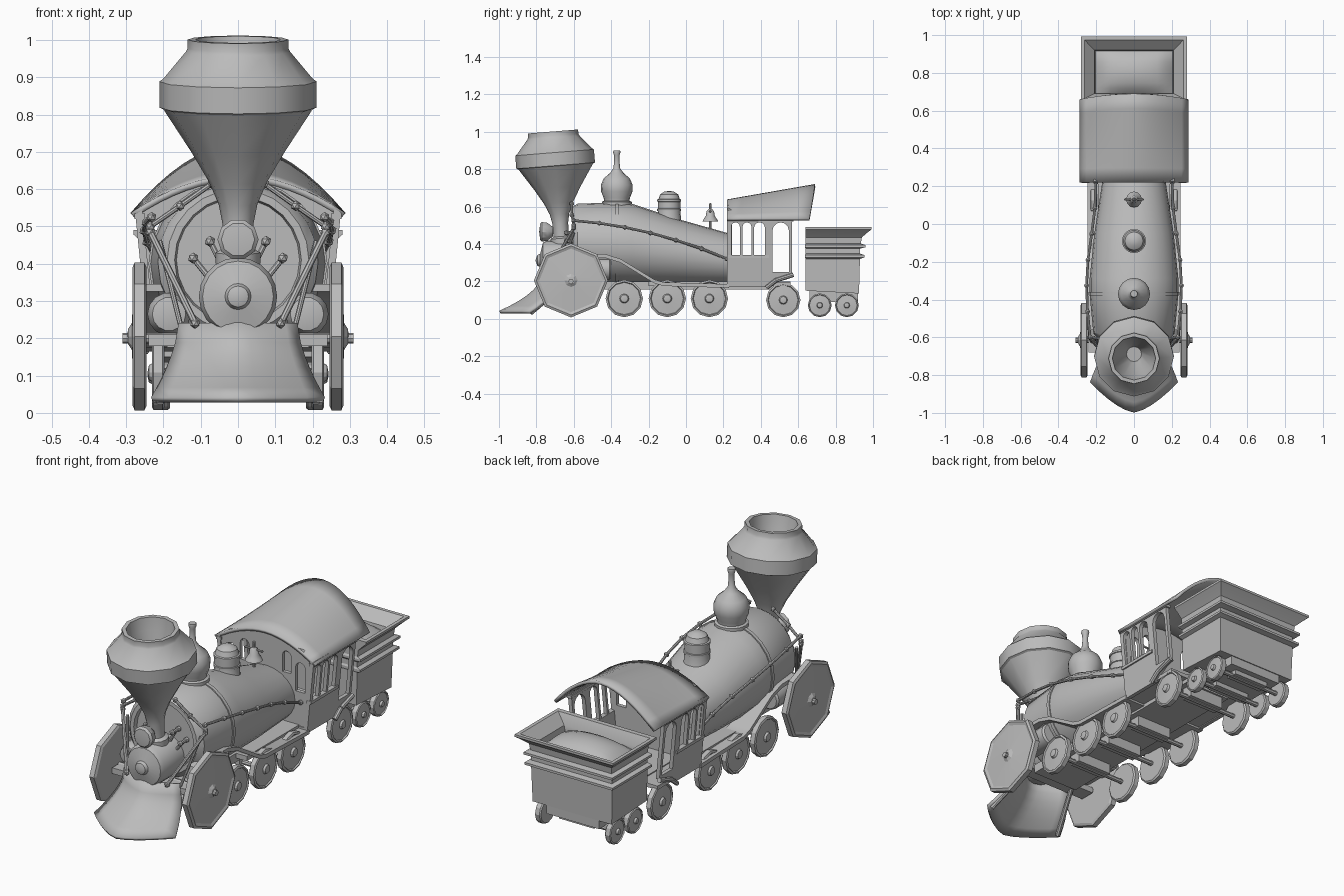
import bpy, bmesh, math
from math import sin, cos, pi, radians
from mathutils import Vector, Matrix

if "Cube" in bpy.data.objects:
    bpy.data.objects.remove(bpy.data.objects["Cube"])

grey = bpy.data.materials.new("plain grey")
grey.diffuse_color = (0.5, 0.5, 0.5, 1)
grey.use_nodes = True
grey.node_tree.nodes["Principled BSDF"].inputs["Base Color"].default_value = grey.diffuse_color


def finish(name, bm, angle=35):
    bmesh.ops.remove_doubles(bm, verts=bm.verts, dist=1e-5)
    bmesh.ops.recalc_face_normals(bm, faces=bm.faces)
    me = bpy.data.meshes.new(name)
    bm.to_mesh(me)
    bm.free()
    me.materials.append(grey)
    me.shade_smooth()
    me.set_sharp_from_angle(angle=radians(angle))
    ob = bpy.data.objects.new(name, me)
    bpy.context.collection.objects.link(ob)
    return ob


def loft(name, rings, angle=35, caps=True, closed=True):
    bm = bmesh.new()
    vs = [[bm.verts.new(p) for p in r] for r in rings]
    n = len(rings[0])
    for a, b in zip(vs, vs[1:]):
        for i in range(n if closed else n - 1):
            j = (i + 1) % n
            bm.faces.new((a[i], a[j], b[j], b[i]))
    if caps:
        bm.faces.new(vs[0])
        bm.faces.new(vs[-1])
    return finish(name, bm, angle)


def lathe(name, profile, loc, axis="z", seg=16, angle=35, tilt=0):
    """Turn (radius, height) points round an axis."""
    rot = {"z": Matrix.Rotation(tilt, 3, "X"), "-y": Matrix.Rotation(pi / 2, 3, "X"),
           "x": Matrix.Rotation(pi / 2, 3, "Y"), "-x": Matrix.Rotation(-pi / 2, 3, "Y")}[axis]
    rings = [[Vector(loc) + rot @ Vector((max(r, 1e-7) * cos(2 * pi * i / seg), max(r, 1e-7) * sin(2 * pi * i / seg), h))
              for i in range(seg)] for r, h in profile]
    return loft(name, rings, angle, caps=False)


def box(name, x0, x1, y0, y1, z0, z1):
    return loft(name, [[(x0, y0, z), (x1, y0, z), (x1, y1, z), (x0, y1, z)] for z in (z0, z1)])


def rod(name, pts, r, knobs=0, seg=8):
    bm = bmesh.new()
    pts = [Vector(p) for p in pts]
    for a, b in zip(pts, pts[1:]):
        d = b - a
        m = Matrix.Translation((a + b) / 2) @ d.to_track_quat("Z", "Y").to_matrix().to_4x4()
        bmesh.ops.create_cone(bm, cap_ends=True, segments=seg, radius1=r, radius2=r, depth=d.length, matrix=m)
    if knobs:
        for p in pts:
            bmesh.ops.create_icosphere(bm, subdivisions=1, radius=knobs, matrix=Matrix.Translation(p))
    return finish(name, bm)


def arch(u0, u1, v0, v1):
    """Window outline with a rounded head."""
    r, c = (u1 - u0) / 2, (u0 + u1) / 2
    return [(u0, v0), (u1, v0)] + [(c + r * cos(i * pi / 6), v1 - r + r * sin(i * pi / 6)) for i in range(7)]


def panel(name, outline, holes, place, thick):
    """Flat wall with openings; place maps (u, v, depth) into the model."""
    cu = bpy.data.curves.new(name, "CURVE")
    cu.dimensions, cu.fill_mode, cu.extrude = "2D", "BOTH", thick / 2
    for pts in [outline] + holes:
        sp = cu.splines.new("POLY")
        sp.points.add(len(pts) - 1)
        for p, (u, v) in zip(sp.points, pts):
            p.co = (u, v, 0, 1)
        sp.use_cyclic_u = True
    tmp = bpy.data.objects.new(name + " outline", cu)
    bpy.context.collection.objects.link(tmp)
    bpy.context.view_layer.update()
    me = bpy.data.meshes.new_from_object(tmp.evaluated_get(bpy.context.evaluated_depsgraph_get()))
    bpy.data.objects.remove(tmp)
    bm = bmesh.new()
    bm.from_mesh(me)
    for v in bm.verts:
        v.co = place(*v.co)
    return finish(name, bm)


# Boiler: elliptical sections (y, centre z, half width, half height)
def ovals(rows, n=24):
    return [[(rx * cos(2 * pi * i / n), y, zc + rz * sin(2 * pi * i / n)) for i in range(n)] for y, zc, rx, rz in rows]


loft("boiler", ovals([(-.585, .41, .165, .165), (-.605, .41, .17, .17), (-.605, .41, .19, .19), (-.58, .405, .215, .21),
                      (-.37, .4, .235, .222), (-.29, .395, .235, .22), (-.05, .355, .21, .18), (.24, .315, .165, .138)]))
loft("boiler_band", ovals([(-.378, .4, .23, .217), (-.378, .4, .24, .227), (-.36, .4, .24, .227), (-.36, .4, .23, .217)]),
     caps=False)
lathe("smokebox", [(0, 0), (.105, 0), (.105, .17), (.095, .19), (.035, .205), (.028, .22), (0, .23)],
      (0, -.575, .312), "-y", 20)
lathe("front_lamp", [(0, 0), (.025, 0), (.05, .03), (.055, .06), (.045, .07), (0, .075)], (0, -.71, .465), "-y", 10)

# Chimney, leaning slightly forward
lathe("chimney", [(0, -.02), (.06, -.02), (.06, .01), (.042, .02), (.042, .09), (.052, .14), (.078, .2), (.125, .28),
                  (.2, .395), (.211, .4), (.211, .47), (.2, .478), (.14, .55), (.135, .56), (.135, .583), (.115, .583),
                  (.105, .52), (.04, .3), (0, .3)], (0, -.665, .42), "z", 12, 32, .08)

# Domes and bell
lathe("front_dome", [(0, -.05), (.08, -.05), (.08, .02), (.068, .025), (.07, .04), (.084, .075), (.085, .11), (.07, .145),
                     (.035, .175), (.018, .2), (.014, .24), (.015, .27), (.02, .285), (.018, .295), (0, .295)],
      (0, -.37, .605))
lathe("rear_dome", [(0, -.04), (.08, -.04), (.064, .0), (.06, .05), (.064, .052), (.064, .062), (.06, .064), (.06, .1),
                    (.064, .102), (.064, .112), (.057, .115), (.048, .14), (.025, .155), (0, .158)], (0, -.09, .525))
lathe("bell", [(0, .01), (.035, .01), (.042, 0), (.036, .012), (.024, .03), (.02, .055), (.01, .066), (0, .068)],
      (0, .13, .52), seg=12)
rod("bell_stand", [(0, .13, .44), (0, .13, .61)], .006, .009)
rod("bell_yoke", [(-.045, .13, .575), (.045, .13, .575)], .005, .008)

# Cab roof: arched sheet rising to the rear
rows = []
for k in range(7):
    row = []
    for i in range(17):
        u = -1 + i / 8
        y = .22 + (.47 - .03 * u * u) * k / 6
        row.append((.283 * u, y, .53 + (.1 + .175 * (y - .22)) * (1 - abs(u) ** 1.9)))
    rows.append(row)
roof = loft("cab_roof", rows, caps=False, closed=False)
sol = roof.modifiers.new("thickness", "SOLIDIFY")
sol.thickness, sol.offset = .016, 0

# Cab front wall
flare = lambda z: .23 + .1 * (z - .18)
wall = [(-.23, .18), (.23, .18), (.262, .53)]
wall += [(.262 * cos(a), .53 + .1 * sin(a) ** 1.2) for a in (pi * i / 10 for i in range(1, 10))] + [(-.262, .53)]
holes = [arch(*sorted((s * a, s * b)), z0, z1) for s in (-1, 1) for a, b, z0, z1 in
         ((.095, .145, .45, .56), (.17, .225, .37, .52))]
panel("cab_front", wall, holes, lambda u, v, d: (u, .235 + d, v), .02)
box("cab_floor", -.23, .23, .22, .56, .175, .195)

# Cab sides, wheels, rods and other paired parts
lower = [(.22, .17), (.44, .17), (.475, .2), (.52, .225), (.567, .235), (.567, .545), (.22, .545)]
openings = [arch(.242, .288, .34, .515), arch(.302, .35, .34, .515), arch(.364, .422, .34, .515), arch(.462, .55, .25, .515)]
wheel = [(0, -.018), (.92, -.018), (1, -.012), (1, .012), (.9, .016), (.86, .01), (.25, .014), (.2, .024), (0, .028)]
for s in (-1, 1):
    side = "right" if s > 0 else "left"
    ax = "x" if s > 0 else "-x"
    panel(side + "_cab_side", lower, openings, lambda u, v, d: (s * flare(v) + d, u, v), .02)
    box(side + "_cab_sill", *sorted((s * .235, s * .262)), .218, .445, .325, .34)
    box(side + "_cab_top_rail", *sorted((s * .25, s * .278)), .218, .575, .52, .535)
    rod(side + "_cab_step", [(s * .25, .43, .165), (s * .25, .48, .205), (s * .25, .575, .235)], .012)

    lathe(side + "_large_wheel", [(0, -.02), (.185, -.02), (.198, -.014), (.198, .012), (.185, .018), (.17, .012),
                                  (.035, .02), (.02, .03), (0, .032)], (s * .265, -.615, .205), ax, 8, 15)
    for i, (y, r, x) in enumerate([(-.33, .1, .215), (-.1, .1, .215), (.125, .1, .215), (.52, .092, .215),
                                   (.715, .064, .2), (.86, .064, .2)]):
        lathe(f"{side}_wheel_{i + 1}", [(r * q, h) for q, h in wheel], (s * x, y, r + .008), ax, 12, 25)

    # Steam cylinder
    lathe(side + "_steam_cylinder", [(0, 0), (.05, 0), (.058, .01), (.058, .2), (.045, .23), (0, .24)],
          (s * .185, -.4, .265), "-y", 14)
    # Running board stepping down behind the large wheel
    loft(side + "_running_board", [[(s * x, y, z + h) for x, h in ((.13, 0), (.245, 0), (.245, -.02), (.13, -.02))]
                                   for y, z in ((-.56, .345), (-.43, .345), (-.35, .32), (-.17, .21), (-.12, .195), (.23, .185))])
    # Handrail with knobs
    pts = []
    for i in range(7):
        t = i / 6
        pts.append((s * (.232 + .03 * sin(pi * min(1, t * 1.3)) - .03 * t), -.6 + .82 * t, .525 - .06 * t - .145 * t * t))
    rod(side + "_handrail", pts, .007, .014)
    # Front braces and boiler face studs
    rod(side + "_front_brace", [(s * .235, -.6, .485), (s * .115, -.74, .24)], .009, .014)
    rod(side + "_inner_brace", [(s * .21, -.6, .46), (s * .15, -.68, .22)], .007)
    rod(side + "_face_rail", [(s * .235, -.6, .5), (s * .155, -.61, .555), (s * .07, -.61, .615)], .007, .014)
    for j, (x, z) in enumerate([(.12, .415), (.075, .46)]):
        rod(f"{side}_face_stud_{j + 1}", [(s * x, -.59, z), (s * x, -.64, z)], .009, .015)
        rod(f"{side}_face_strap_{j + 1}", [(s * x, -.61, z), (s * x * .6, -.62, z - .06)], .008)

# Frame, front beam and axles
box("frame", -.13, .13, -.6, .56, .155, .2)
box("wide_frame", -.19, .19, -.2, .24, .175, .2)
box("front_beam", -.24, .24, -.68, -.6, .18, .21)
rod("large_axle", [(-.31, -.615, .2), (.31, -.615, .2)], .014)
for i, (y, z) in enumerate([(-.33, .108), (-.1, .108), (.125, .108), (.52, .1), (.715, .072), (.86, .072)]):
    rod(f"axle_{i + 1}", [(-.2, y, z), (.2, y, z)], .012)
    box(f"axle_hanger_{i + 1}", -.1, .1, y - .03, y + .03, z - .005, .16)

# Front plough: curved sheet, pointed in the middle
rows = []
for k in range(7):
    t = k / 6
    half = .155 + .075 * t ** 1.2
    tip = -.765 - .23 * t ** 1.5
    rows.append([(half * u, tip + (.07 + .09 * t) * abs(u) ** 1.5, .24 - .205 * t ** .75)
                 for u in (-1 + i / 5 for i in range(11))])
plough = loft("plough", rows, caps=False, closed=False)
sol = plough.modifiers.new("thickness", "SOLIDIFY")
sol.thickness, sol.offset = .016, 0
for s in (-1, 1):
    rod("plough_strut", [(s * .14, -.64, .19), (s * .21, -.83, .03)], .012)

# Tender: stacked rectangles (half width, front y, back y, z), ribs, flared lip, hollow top
rows = [(.225, .64, .925, .15), (.23, .64, .93, .32), (.25, .635, .955, .328), (.25, .635, .955, .34), (.23, .64, .93, .348),
        (.23, .64, .93, .375), (.252, .635, .96, .382), (.252, .635, .96, .394), (.232, .64, .935, .402), (.235, .64, .94, .435),
        (.265, .64, .975, .465), (.28, .64, .993, .478), (.28, .64, .993, .49), (.262, .665, .975, .49), (.21, .69, .92, .44),
        (.205, .69, .915, .41)]
loft("tender", [[(-x, a, z), (x, a, z), (x, b, z - (.015 if z < .2 else 0)), (-x, b, z - (.015 if z < .2 else 0))]
                for x, a, b, z in rows], 30)
loft("tender_load", [[(.205 * u, .69 + .225 * v, .41 + .07 * (1 - u * u) ** .6 * (.3 + .7 * sin(pi * v) ** .6))
                      for u in (-1 + i / 5 for i in range(11))] for v in (k / 8 for k in range(9))],
     50, caps=False, closed=False)
box("tender_frame", -.15, .15, .66, .92, .09, .15)
